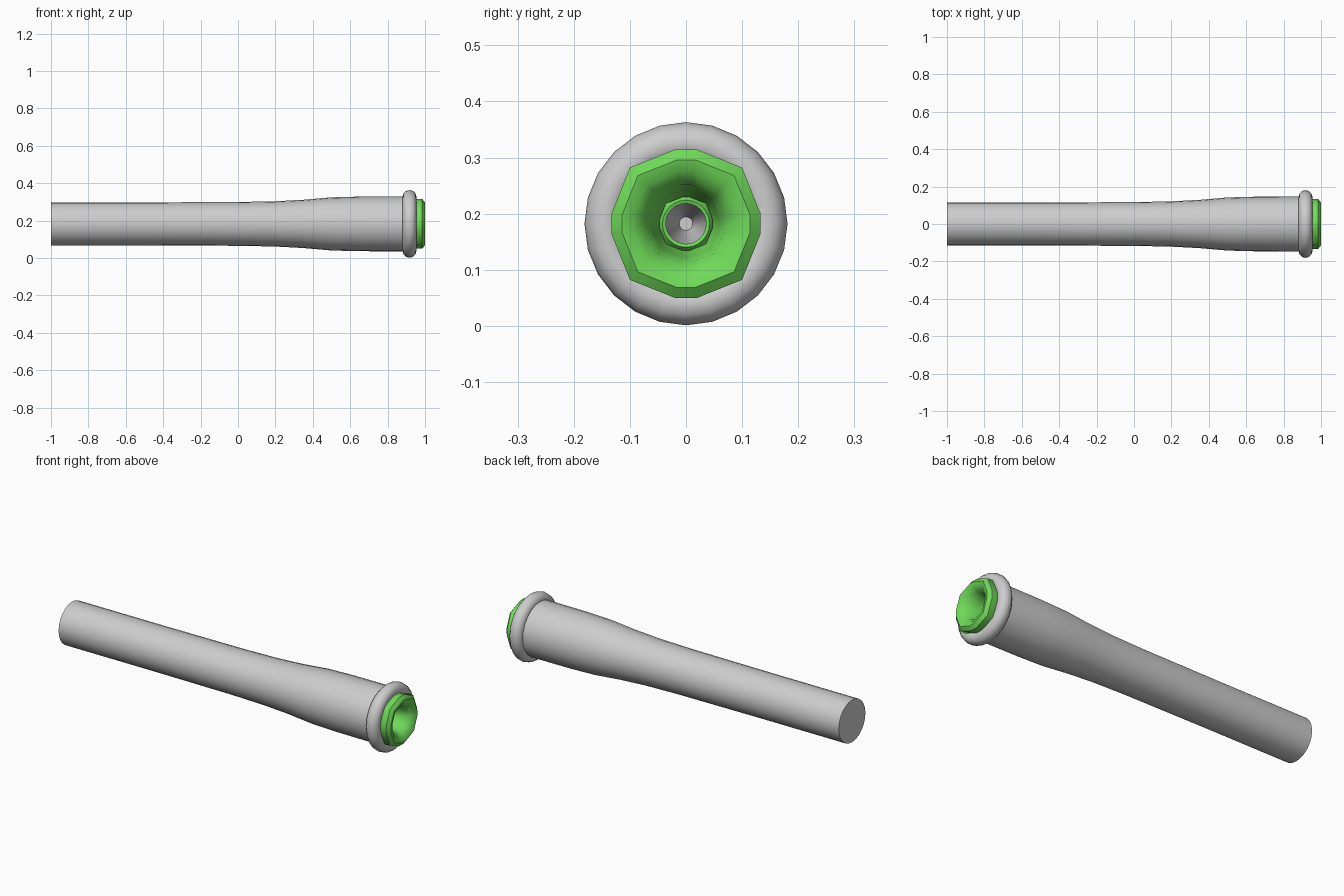
import bpy
import math

cube = bpy.data.objects.get("Cube")
if cube:
    bpy.data.objects.remove(cube, do_unlink=True)

AXIS_Z = 0.182


def material(name, colour):
    mat = bpy.data.materials.new(name)
    mat.use_nodes = True
    mat.diffuse_color = colour
    mat.node_tree.nodes["Principled BSDF"].inputs["Base Color"].default_value = colour
    return mat


def lathe(name, profile, mat, spokes, closed=False, caps=(False, False), crease=40):
    """Sweep (x, radius) points around the long axis; spokes are (degrees, scale)."""
    n, m = len(spokes), len(profile)
    verts = []
    for x, r in profile:
        for a, s in spokes:
            t = math.radians(a)
            verts.append((x, r * s * math.sin(t), AXIS_Z + r * s * math.cos(t)))
    faces = []
    for i in range(m if closed else m - 1):
        j = (i + 1) % m
        for k in range(n):
            l = (k + 1) % n
            faces.append((i * n + k, j * n + k, j * n + l, i * n + l))
    if caps[0]:
        faces.append(tuple(range(n)))
    if caps[1]:
        faces.append(tuple(reversed(range((m - 1) * n, m * n))))
    mesh = bpy.data.meshes.new(name)
    mesh.from_pydata(verts, [], faces)
    mesh.flip_normals()
    mesh.materials.append(mat)
    obj = bpy.data.objects.new(name, mesh)
    bpy.context.collection.objects.link(obj)
    bpy.ops.object.select_all(action="DESELECT")
    obj.select_set(True)
    bpy.context.view_layer.objects.active = obj
    bpy.ops.object.shade_smooth_by_angle(angle=math.radians(crease))
    return obj


grey = material("light grey", (0.61, 0.61, 0.61, 1))
green = material("bright green", (0.16, 0.70, 0.10, 1))

round_spokes = [(15 * k, 1) for k in range(24)]
# Eight-sided outline with the four axis corners chamfered
chamfered = []
for q in range(0, 360, 90):
    chamfered += [(q - 8, 1), (q + 8, 1), (q + 45, 1.055)]

# Barrel: straight tube flaring to a wider mouth
lathe("barrel", [(-1, 0.115), (-0.5, 0.115), (0, 0.117), (0.2, 0.121),
                 (0.35, 0.129), (0.5, 0.142), (0.65, 0.146), (0.92, 0.147)],
      grey, round_spokes, caps=(True, False))

# Rounded collar around the mouth
ring = []
for k in range(12):
    t = math.tau * k / 12
    ring.append((0.917 - 0.037 * math.cos(t), 0.145 + 0.036 * math.sin(t)))
lathe("collar", ring, grey, round_spokes, closed=True)

# Faceted green muzzle with a funnel mouth
lathe("muzzle", [(0.91, 0.125), (0.955, 0.134), (0.985, 0.134), (1.0, 0.115),
                 (0.995, 0.095), (0.97, 0.07), (0.92, 0.06), (0.87, 0.048)],
      green, chamfered, crease=50)

# Thin inner lip and the bore behind it
lathe("inner_lip", [(0.85, 0.056), (0.87, 0.042), (0.868, 0.036)], green, round_spokes)
lathe("bore", [(0.868, 0.037), (0.80, 0.03), (0.70, 0.014), (0.69, 0.012)],
      grey, round_spokes, caps=(False, True))
